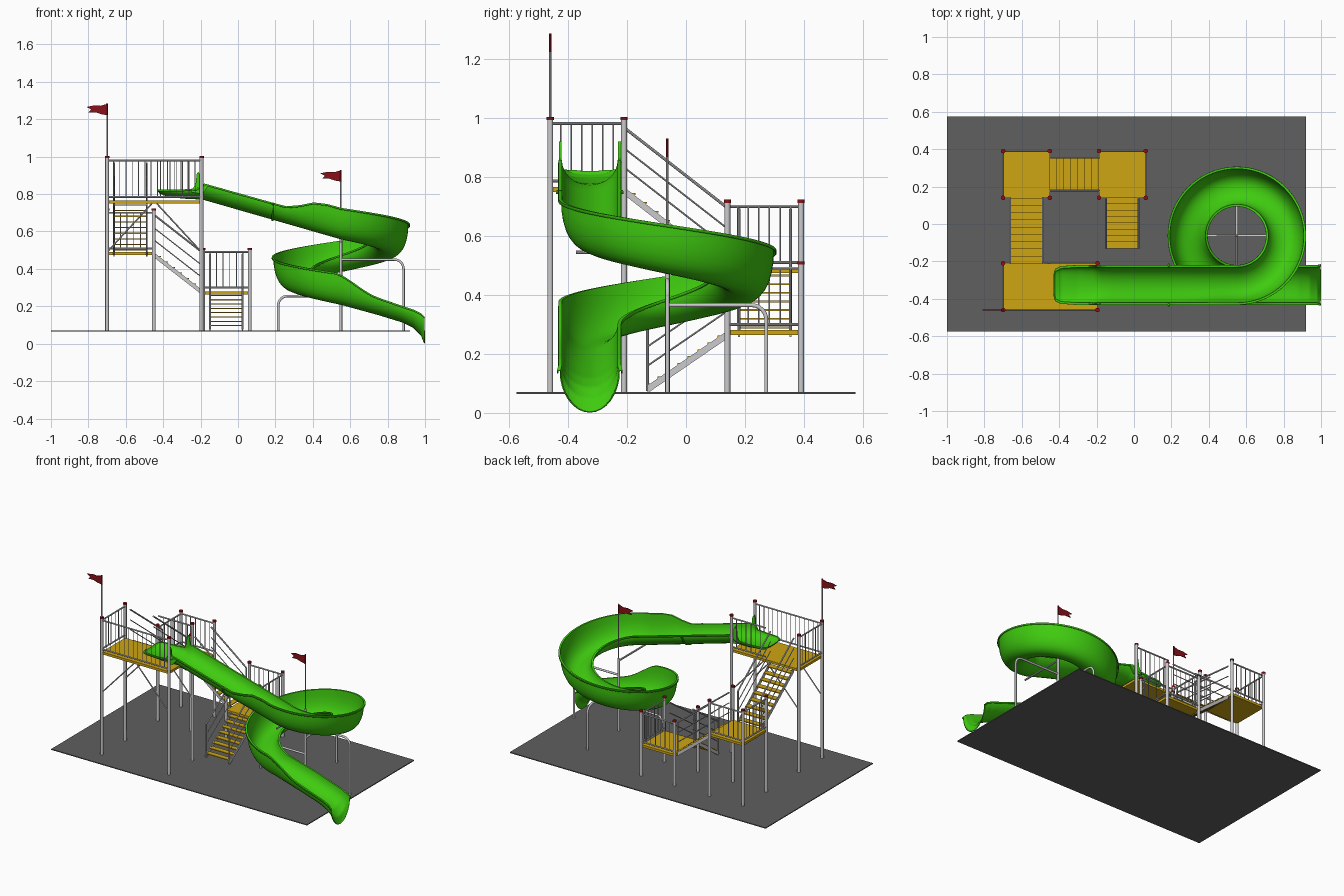
import bpy, bmesh, math
from mathutils import Vector, Matrix

cube = bpy.data.objects.get("Cube")
if cube:
    bpy.data.objects.remove(cube, do_unlink=True)


def material(name, rgb):
    m = bpy.data.materials.new(name)
    m.use_nodes = True
    m.diffuse_color = (*rgb, 1)
    m.node_tree.nodes["Principled BSDF"].inputs["Base Color"].default_value = (*rgb, 1)
    return m


GREEN = material("slide green", (0.05, 0.6, 0.005))
YELLOW = material("deck yellow", (0.62, 0.38, 0.007))
STEEL = material("steel grey", (0.6, 0.6, 0.62))
RED = material("dark red", (0.25, 0.006, 0.01))
GROUND = material("ground grey", (0.115, 0.115, 0.115))
GZ = 0.07


def finish(name, bm, mat, smooth=True):
    bmesh.ops.recalc_face_normals(bm, faces=bm.faces)
    me = bpy.data.meshes.new(name)
    bm.to_mesh(me)
    bm.free()
    me.materials.append(mat)
    if smooth:
        me.shade_smooth()
        me.set_sharp_from_angle(angle=math.radians(40))
    ob = bpy.data.objects.new(name, me)
    bpy.context.scene.collection.objects.link(ob)
    return ob


def rod(bm, a, b, r, n=8):
    a, b = Vector(a), Vector(b)
    d = b - a
    mat = Matrix.Translation((a + b) / 2) @ d.to_track_quat('Z', 'Y').to_matrix().to_4x4()
    bmesh.ops.create_cone(bm, cap_ends=True, segments=n, radius1=r, radius2=r,
                          depth=d.length, matrix=mat)


def box(bm, lo, hi):
    lo, hi = Vector(lo), Vector(hi)
    bmesh.ops.create_cube(bm, size=1, matrix=Matrix.Translation((lo + hi) / 2)
                          @ Matrix.Diagonal((*(hi - lo), 1)))


def lerp(a, b, t):
    return a + (b - a) * t


def ramp(t):
    t = min(max(t, 0), 1)
    return t * t * (3 - 2 * t)


# Ground slab
bm = bmesh.new()
box(bm, (-1, -0.575, GZ - 0.006), (0.92, 0.575, GZ))
finish("ground_slab", bm, GROUND, False)

# Decks with corner posts and red caps: x0, x1, y0, y1, floor, post top
DECKS = {
    "high": (-0.70, -0.195, -0.46, -0.21, 0.765, 1.0),
    "middle": (-0.70, -0.45, 0.14, 0.39, 0.49, 0.72),
    "low": (-0.187, 0.063, 0.14, 0.39, 0.28, 0.51),
}
for name, (x0, x1, y0, y1, z, top) in DECKS.items():
    bm = bmesh.new()
    box(bm, (x0, y0, z - 0.016), (x1, y1, z))
    finish(name + "_deck", bm, YELLOW, False)
    posts, caps = bmesh.new(), bmesh.new()
    for x in (x0, x1):
        for y in (y0, y1):
            rod(posts, (x, y, GZ), (x, y, top - 0.008), 0.01, 16)
            rod(caps, (x, y, top - 0.008), (x, y, top + 0.003), 0.012, 16)
    finish(name + "_posts", posts, STEEL)
    finish(name + "_post_caps", caps, RED)


# Barred railings
def railing(name, a, b, z, top):
    bm = bmesh.new()
    a, b = Vector((*a, 0)), Vector((*b, 0))
    for h in (z + 0.02, top - 0.02):
        rod(bm, a + Vector((0, 0, h)), b + Vector((0, 0, h)), 0.005)
    n = max(2, round((b - a).length / 0.034))
    for i in range(1, n):
        p = a.lerp(b, i / n)
        rod(bm, (p.x, p.y, z + 0.02), (p.x, p.y, top - 0.02), 0.0025, 6)
    finish(name, bm, STEEL)


for name, (x0, x1, y0, y1, z, top) in DECKS.items():
    if name == "high":
        railing("high_front_railing", (x0, y0), (x1, y0), z, top)
        railing("high_back_railing", (-0.45, y1), (x1, y1), z, top)
    else:
        railing(name + "_back_railing", (x0, y1), (x1, y1), z, top)
    side = x1 if name == "low" else x0
    railing(name + "_side_railing", (side, y0), (side, y1), z, top)


# Staircases: bottom and top centre points, half width, number of treads
def stairs(name, a, b, half, n):
    a, b = Vector(a), Vector(b)
    run = Vector((b.x - a.x, b.y - a.y, 0))
    side = run.normalized().cross(Vector((0, 0, 1))) * half
    treads, frame = bmesh.new(), bmesh.new()
    step = run / n
    for i in range(n):
        p = a.lerp(b, (i + 0.5) / n)
        ext = Vector((abs(step.x) / 2 + abs(side.x), abs(step.y) / 2 + abs(side.y), 0.003))
        box(treads, p - ext, p + ext)
    for s in (-1, 1):
        lo, hi = a + side * s, b + side * s
        # Flat sloping stringer
        ring = []
        for off in (-0.003, 0.003):
            o = side.normalized() * off
            ring.append([frame.verts.new(p + o + Vector((0, 0, dz)))
                         for p, dz in ((lo, -0.018), (hi, -0.018), (hi, 0.008), (lo, 0.008))])
        frame.faces.new(ring[0])
        frame.faces.new(ring[1])
        for i in range(4):
            j = (i + 1) % 4
            frame.faces.new((ring[0][i], ring[0][j], ring[1][j], ring[1][i]))
        # Sloping handrails and foot post
        for h, r in ((0.075, 0.003), (0.14, 0.003), (0.21, 0.005)):
            up = Vector((0, 0, h))
            rod(frame, lo + up, hi + up, r)
        rod(frame, lo - Vector((0, 0, 0.01)), lo + Vector((0, 0, 0.21)), 0.005)
    finish(name + "_treads", treads, YELLOW, False)
    finish(name + "_frame", frame, STEEL)


stairs("lower_stairs", (-0.062, -0.13, 0.085), (-0.062, 0.14, 0.27), 0.087, 8)
stairs("middle_stairs", (-0.187, 0.267, 0.275), (-0.45, 0.267, 0.48), 0.087, 7)
stairs("upper_stairs", (-0.575, 0.14, 0.485), (-0.575, -0.21, 0.757), 0.087, 9)

# Diagonal braces under the high deck
bm = bmesh.new()
for y in (-0.46, -0.21):
    for x, mid in ((-0.70, -0.46), (-0.195, -0.435)):
        rod(bm, (x, y, 0.49), (mid, y, 0.75), 0.004)
finish("deck_braces", bm, STEEL)

# Slide path: straight entry, one full turn, straight exit
CX, CY, R, W = 0.55, -0.063, 0.263, 0.096
YS = CY - R
stations = []  # position, rightward direction, wall height, half width, outer wall rise


def straight(keys, n):
    for (x0, z0, h0, w0), (x1, z1, h1, w1) in zip(keys, keys[1:]):
        for i in range(n):
            t = i / n
            x = lerp(x0, x1, t)
            rise = 0.075 * (ramp((x - 0.24) / 0.22) if z0 > 0.5 else 1 - ramp((x - 0.5) / 0.26))
            stations.append((Vector((x, YS, lerp(z0, z1, t))), Vector((0, -1, 0)),
                             lerp(h0, h1, t), lerp(w0, w1, t), rise))


straight([(-0.43, 0.818, 0.004, 0.045), (-0.42, 0.806, 0.016, 0.075), (-0.39, 0.793, 0.03, 0.09),
          (-0.30, 0.778, 0.045, W), (-0.22, 0.774, 0.055, W), (-0.18, 0.77, 0.085, W),
          (CX, 0.56, 0.09, W)], 10)
TURN = 72
for i in range(TURN):
    t = i / TURN
    a = 2 * math.pi * t - math.pi / 2
    out = Vector((math.cos(a), math.sin(a), 0))
    stations.append((Vector((CX, CY, 0.56 - 0.35 * t)) + out * R, out, 0.09, W, 0.075))
straight([(CX, 0.21, 0.09, W), (0.75, 0.155, 0.09, W), (0.88, 0.115, 0.085, W),
          (0.94, 0.085, 0.095, W), (0.98, 0.045, 0.115, W), (0.996, 0.004, 0.14, 0.1),
          (0.998, 0.002, 0.14, 0.1)], 6)


# Trough cross-section with rolled outward lips
def section(p, right, h, w, rise, grow=0.0):
    n = 16
    lip = min(0.009, h)
    pts = []
    for i in range(n + 1):
        a = math.pi * (i / n - 0.5)
        u, v = (w + grow) * math.sin(a), (h + grow) * (1 - math.cos(a)) - grow
        if u > 0:
            v += rise * (1 - math.cos(a)) ** 1.5
        pts.append((u, v))
    (u0, v0), (u1, v1) = pts[0], pts[-1]
    pts = ([(u0 - lip, v0 - lip), (u0 - lip, v0)] + pts + [(u1 + lip, v1), (u1 + lip, v1 - lip)])
    return [p + right * u + Vector((0, 0, v)) for u, v in pts]


def sweep(name, rows, thickness):
    bm = bmesh.new()
    grid = [[bm.verts.new(c) for c in row] for row in rows]
    for r0, r1 in zip(grid, grid[1:]):
        for j in range(len(r0) - 1):
            bm.faces.new((r0[j], r0[j + 1], r1[j + 1], r1[j]))
    ob = finish(name, bm, GREEN)
    mod = ob.modifiers.new("thickness", 'SOLIDIFY')
    mod.thickness = thickness
    mod.offset = 0


sweep("spiral_slide", [section(*s) for s in stations], 0.004)
joint = min(stations, key=lambda s: abs(s[0].x - 0.18) + abs(s[0].z - 0.67))
sweep("slide_joint", [section(joint[0] + Vector((dx, 0, -dx * 0.29)), *joint[1:], grow=0.006)
                      for dx in (-0.004, 0.004)], 0.006)

# Raised entrance fins on both sides of the slide mouth
for side, label in ((-1, "right"), (1, "left")):
    bm = bmesh.new()
    y = YS + side * 0.1
    outline = ((-0.25, 0.81), (-0.225, 0.86), (-0.222, 0.905), (-0.213, 0.92),
               (-0.203, 0.905), (-0.198, 0.86), (-0.16, 0.84), (-0.19, 0.80))
    f = bm.faces.new([bm.verts.new((x, y - 0.005, z)) for x, z in outline])
    ext = bmesh.ops.extrude_face_region(bm, geom=[f])["geom"]
    bmesh.ops.translate(bm, vec=(0, 0.01, 0), verts=[v for v in ext if isinstance(v, bmesh.types.BMVert)])
    finish("entrance_fin_" + label, bm, GREEN, False)

# Central mast and bent support arms
bm = bmesh.new()
rod(bm, (CX, CY, GZ), (CX, CY, 0.56), 0.008, 12)
rod(bm, (CX, CY, 0.56), (CX, CY, 0.93), 0.004)
rod(bm, (CX, CY, 0.545), (CX, CY - 0.31, 0.545), 0.006)
finish("slide_mast", bm, STEEL)


def bent_arm(name, angle, z, reach=0.335, bend=0.05):
    d = Vector((math.cos(angle), math.sin(angle), 0))
    pts = [(0, z)] + [(reach - bend + bend * math.sin(a), z - bend + bend * math.cos(a))
                      for a in (math.pi / 16 * k for k in range(9))] + [(reach, GZ)]
    cu = bpy.data.curves.new(name, 'CURVE')
    cu.dimensions = '3D'
    cu.bevel_depth = 0.007
    cu.bevel_resolution = 3
    sp = cu.splines.new('POLY')
    sp.points.add(len(pts) - 1)
    for q, (r, h) in zip(sp.points, pts):
        q.co = (CX + d.x * r, CY + d.y * r, h, 1)
    cu.materials.append(STEEL)
    bpy.context.scene.collection.objects.link(bpy.data.objects.new(name, cu))


for name, angle, z in (("support_arm_left", 0, 0.45), ("support_arm_back", math.pi / 2, 0.365),
                       ("support_arm_right", math.pi, 0.255)):
    bent_arm(name, angle, z)

# Flag pole and swallow-tailed pennants
bm = bmesh.new()
rod(bm, (-0.70, -0.46, 1.0), (-0.70, -0.46, 1.285), 0.004)
finish("flag_pole", bm, STEEL)
for name, x, y, z in (("high_flag", -0.70, -0.46, 1.282), ("mast_flag", CX, CY, 0.927)):
    bm = bmesh.new()
    shape = ((0, 0), (-0.035, -0.01), (-0.07, -0.008), (-0.11, -0.016), (-0.085, -0.03),
             (-0.1, -0.045), (-0.06, -0.045), (-0.03, -0.055), (0, -0.06))
    f = bm.faces.new([bm.verts.new((x + u, y - 0.002, z + v)) for u, v in shape])
    ext = bmesh.ops.extrude_face_region(bm, geom=[f])["geom"]
    bmesh.ops.translate(bm, vec=(0, 0.004, 0), verts=[v for v in ext if isinstance(v, bmesh.types.BMVert)])
    rod(bm, (x, y, z - 0.06), (x, y, z + 0.003), 0.0045)
    finish(name, bm, RED, False)
